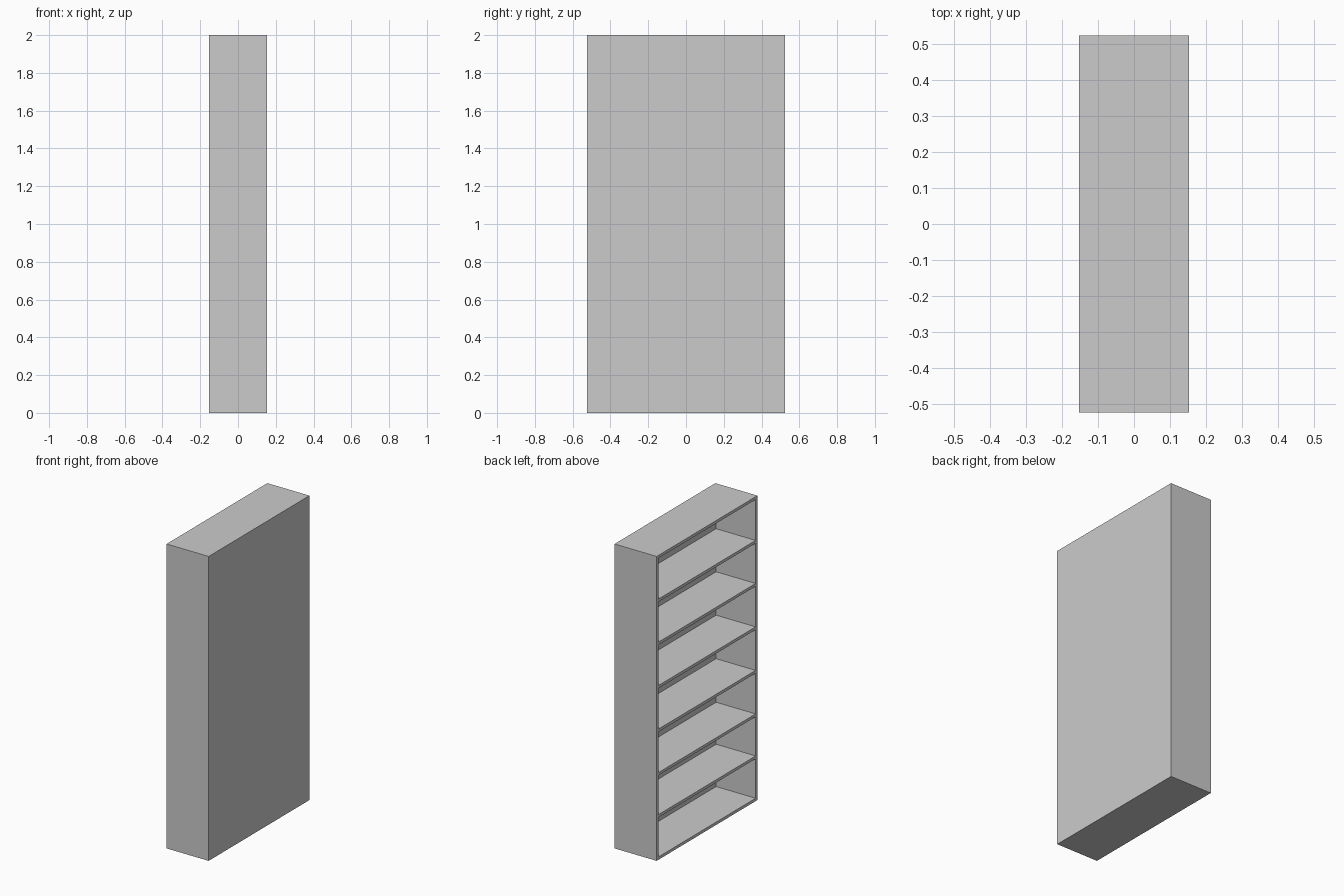
import bpy

if "Cube" in bpy.data.objects:
    bpy.data.objects.remove(bpy.data.objects["Cube"])

# Overall half depth (x), half width (y), height and board thickness
HX, HY, H, T = 0.153, 0.523, 2.0, 0.019


def board(name, lo, hi):
    """Axis-aligned box between two corners."""
    bpy.ops.mesh.primitive_cube_add(size=1, location=[(a + b) / 2 for a, b in zip(lo, hi)])
    obj = bpy.context.object
    obj.name = name
    obj.scale = [b - a for a, b in zip(lo, hi)]
    bpy.ops.object.transform_apply(location=False, rotation=False, scale=True)
    return obj


# Carcass: two sides, top, bottom and closed back (open towards -x)
board("side_panel_near", (-HX, -HY, 0), (HX, -HY + T, H))
board("side_panel_far", (-HX, HY - T, 0), (HX, HY, H))
board("top_panel", (-HX, -HY + T, H - T), (HX, HY - T, H))
board("bottom_panel", (-HX, -HY + T, 0), (HX, HY - T, T))
board("back_panel", (HX - T, -HY + T, T), (HX, HY - T, H - T))

# Shelves, given by the height of their top surface
for i, z in enumerate((0.297, 0.573, 0.859, 1.145, 1.43, 1.713), 1):
    board(f"shelf_{i}", (-HX, -HY + T, z - T), (HX - T, HY - T, z))
